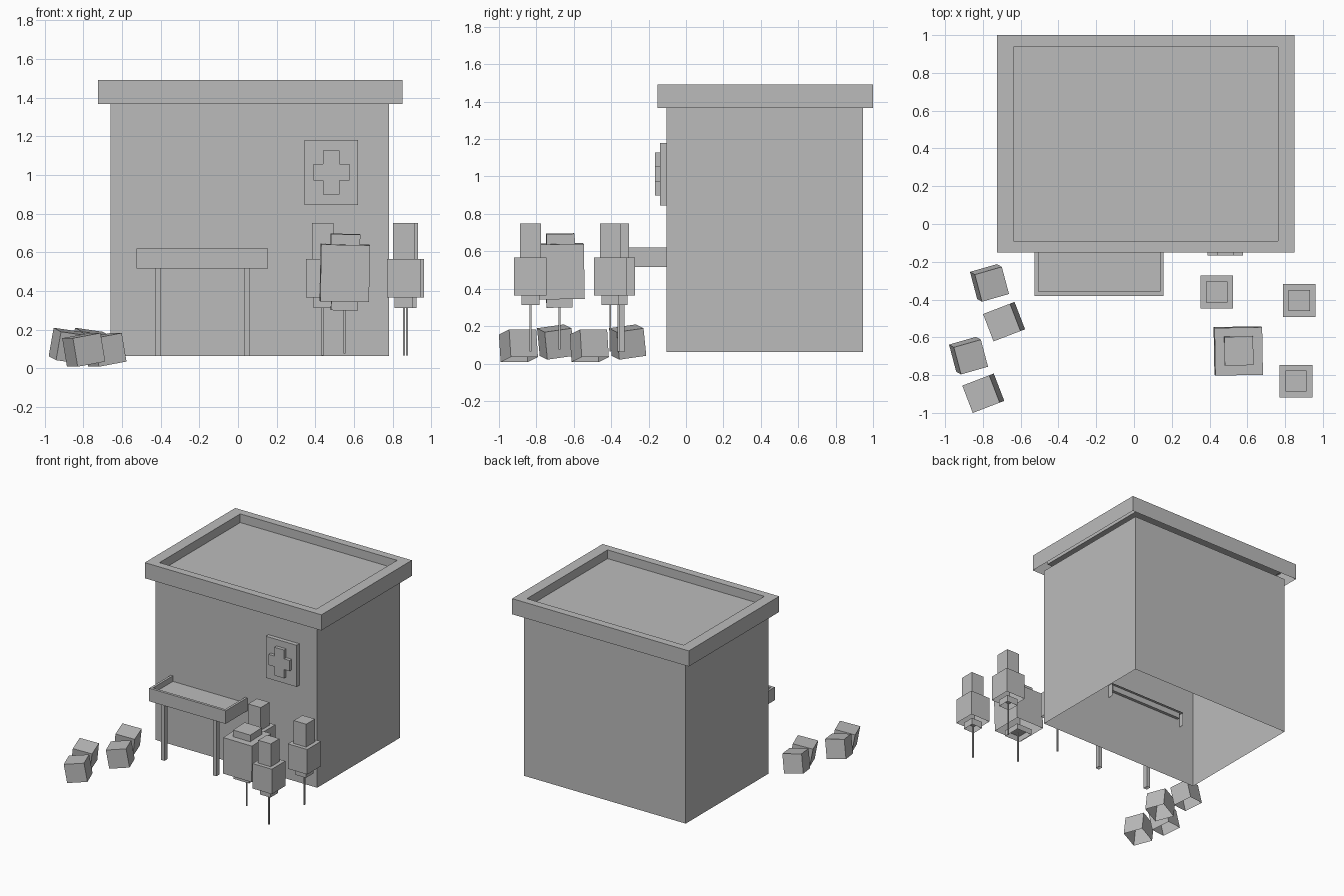
import bpy, bmesh
from math import radians
from mathutils import Vector, Euler

if "Cube" in bpy.data.objects:
    bpy.data.objects.remove(bpy.data.objects["Cube"], do_unlink=True)

grey = bpy.data.materials.new("plain grey")
grey.use_nodes = True
grey.diffuse_color = (0.5, 0.5, 0.5, 1)
grey.node_tree.nodes["Principled BSDF"].inputs["Base Color"].default_value = (0.5, 0.5, 0.5, 1)


def face_towards(bm, direction):
    return max(bm.faces, key=lambda f: f.normal.dot(Vector(direction)))


def finish(name, bm, location, rotation=(0, 0, 0)):
    mesh = bpy.data.meshes.new(name)
    bm.to_mesh(mesh)
    bm.free()
    mesh.materials.append(grey)
    obj = bpy.data.objects.new(name, mesh)
    obj.location = location
    obj.rotation_euler = Euler([radians(a) for a in rotation])
    bpy.context.collection.objects.link(obj)
    return obj


def shell(name, x, y, z, rotation=(0, 0, 0), margin=None, depth=0, open_back=False):
    """Box without a bottom, spanning the given ranges; margin sinks a tray into the top."""
    size = Vector([r[1] - r[0] for r in (x, y, z)])
    centre = Vector([(r[0] + r[1]) / 2 for r in (x, y, z)])
    bm = bmesh.new()
    bmesh.ops.create_cube(bm, size=1)
    bmesh.ops.scale(bm, vec=size, verts=bm.verts)
    bm.normal_update()
    removed = [face_towards(bm, (0, 0, -1))]
    if open_back:
        removed.append(face_towards(bm, (0, 1, 0)))
    top = face_towards(bm, (0, 0, 1))
    if margin:
        bmesh.ops.inset_individual(bm, faces=[top], thickness=0.01)
        factor = [(size[i] - 2 * margin[i]) / (size[i] - 0.02) for i in (0, 1)]
        bmesh.ops.scale(bm, vec=(*factor, 1), verts=top.verts)
        floor = bmesh.ops.extrude_discrete_faces(bm, faces=[top])["faces"][0]
        bmesh.ops.translate(bm, vec=(0, 0, -depth), verts=floor.verts)
    bmesh.ops.delete(bm, geom=removed, context="FACES")
    return finish(name, bm, centre, rotation)


def block(name, cx, cy, width, z, rotation=(0, 0, 0)):
    h = width / 2
    return shell(name, (cx - h, cx + h), (cy - h, cy + h), z, rotation)


# Building with a sunken roof tray
shell("building_walls", (-0.66, 0.78), (-0.105, 0.946), (0.062, 1.366))
shell("roof", (-0.725, 0.85), (-0.152, 1.0), (1.366, 1.492), margin=(0.091, 0.065), depth=0.07)

# Porch canopy and its two posts
shell("canopy", (-0.526, 0.156), (-0.38, -0.06), (0.515, 0.62),
      margin=(0.022, 0.024), depth=0.045, open_back=True)
for side, px in (("right", -0.415), ("left", 0.048)):
    shell("canopy_post_" + side, (px - 0.015, px + 0.015), (-0.365, -0.328), (0.062, 0.53))

# Wall sign with a raised cross
shell("sign_plate", (0.345, 0.62), (-0.139, -0.105), (0.845, 1.18))
bm = bmesh.new()
cx, cz, arm_x, arm_z, bar = 0.483, 1.013, 0.093, 0.114, 0.043
quarter = [(bar, arm_z), (bar, bar), (arm_x, bar)]
outline = []
for sx, sz in ((1, 1), (1, -1), (-1, -1), (-1, 1)):
    part = [(sx * a, sz * b) for a, b in quarter]
    outline += part if sx * sz > 0 else part[::-1]
face = bm.faces.new([bm.verts.new((a, 0, b)) for a, b in outline])
side = bmesh.ops.extrude_face_region(bm, geom=[face])["geom"]
bmesh.ops.translate(bm, vec=(0, -0.027, 0), verts=[v for v in side if isinstance(v, bmesh.types.BMVert)])
bmesh.ops.recalc_face_normals(bm, faces=bm.faces)
finish("sign_cross", bm, (cx, -0.139, cz))

# Small stacked stakes: thin pole, collar, body and head
for i, (px, py) in enumerate([(0.438, -0.36), (0.875, -0.405), (0.858, -0.832)], 1):
    block(f"stake_{i}_pole", px, py, 0.01, (0.065, 0.33))
    block(f"stake_{i}_collar", px, py, 0.095, (0.312, 0.365))
    block(f"stake_{i}_body", px, py, 0.173, (0.365, 0.566))
    block(f"stake_{i}_head", px, py, 0.112, (0.566, 0.75))

# Large stake, slightly crooked
bx, by = 0.552, -0.672
block("large_stake_pole", bx, by - 0.005, 0.01, (0.075, 0.32))
block("large_stake_collar", bx - 0.002, by - 0.005, 0.138, (0.3, 0.346), (1, 1, 1))
block("large_stake_body", bx, by, 0.252, (0.346, 0.64), (1, 1, 1))
block("large_stake_cap", bx + 0.003, by, 0.152, (0.638, 0.694), (1, 1, 1))

# Tumbled crates in two matching pairs
for i, (px, py) in enumerate([(-0.765, -0.312), (-0.876, -0.697)], 1):
    block(f"crate_back_tilt_{i}", px, py, 0.15, (0.04, 0.19), (8, 8, 16))
for i, (px, py) in enumerate([(-0.688, -0.517), (-0.798, -0.896)], 1):
    block(f"crate_side_tilt_{i}", px, py, 0.155, (0.02, 0.17), (0, -10, 21))
